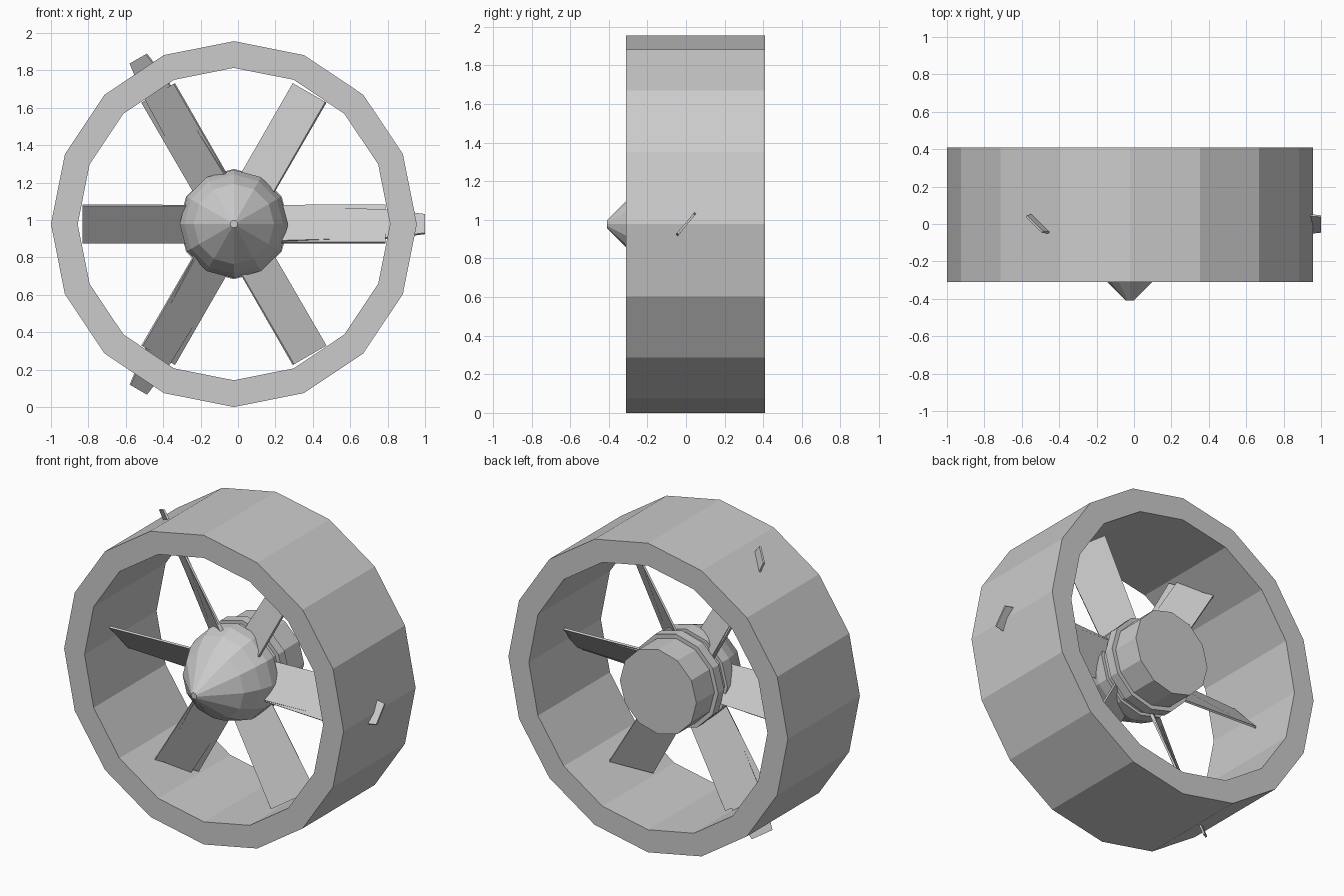
import bpy
import bmesh
from math import sin, cos, pi, radians
from mathutils import Matrix, Vector

cube = bpy.data.objects.get("Cube")
if cube:
    bpy.data.objects.remove(cube)

CENTRE = Vector((-0.022, 0, 0.978))

grey = bpy.data.materials.new("light_grey")
grey.use_nodes = True
colour = (0.6, 0.6, 0.6, 1)
grey.diffuse_color = colour
grey.node_tree.nodes["Principled BSDF"].inputs["Base Color"].default_value = colour


def finish(name, bm):
    bmesh.ops.recalc_face_normals(bm, faces=bm.faces)
    mesh = bpy.data.meshes.new(name)
    bm.to_mesh(mesh)
    bm.free()
    mesh.materials.append(grey)
    obj = bpy.data.objects.new(name, mesh)
    obj.location = CENTRE
    bpy.context.collection.objects.link(obj)
    return obj


def lathe(name, profile, sides, closed=False):
    """Turn a (radius, y) profile about the y axis; open ends are capped."""
    bm = bmesh.new()
    rings = []
    for r, y in profile:
        angles = [2 * pi * i / sides for i in range(sides)]
        rings.append([bm.verts.new((r * sin(a), y, r * cos(a))) for a in angles])
    pairs = list(zip(rings, rings[1:]))
    if closed:
        pairs.append((rings[-1], rings[0]))
    else:
        bm.faces.new(rings[0])
        bm.faces.new(rings[-1])
    for a, b in pairs:
        for i in range(sides):
            j = (i + 1) % sides
            bm.faces.new((a[i], a[j], b[j], b[i]))
    return finish(name, bm)


def vane(name, sections, angle, thickness=0.012):
    """Pitched plate along a radius; sections are (radius, half width, half depth)."""
    bm = bmesh.new()
    loops = []
    for r, w, d in sections:
        edge = Vector((0, d, w))
        off = Vector((0, -w, d)).normalized() * thickness / 2
        points = (edge + off, edge - off, -edge - off, -edge + off)
        loops.append([bm.verts.new(p + Vector((r, 0, 0))) for p in points])
    bm.faces.new(loops[0])
    bm.faces.new(loops[-1])
    for a, b in zip(loops, loops[1:]):
        for i in range(4):
            j = (i + 1) % 4
            bm.faces.new((a[i], a[j], b[j], b[i]))
    # Positive angles run anticlockwise as seen from the front
    bm.transform(Matrix.Rotation(-radians(angle), 4, "Y"))
    return finish(name, bm)


# Outer duct: a sixteen-sided hollow band
lathe("duct_ring", [(0.978, -0.31), (0.978, 0.41), (0.835, 0.41), (0.835, -0.31)],
      16, closed=True)

# Hub with pointed nose, rounded body, flange and rear drum
lathe("hub", [(0.02, -0.41), (0.215, -0.215), (0.265, -0.12), (0.29, -0.04),
              (0.29, 0.03), (0.27, 0.03), (0.27, 0.07), (0.295, 0.07),
              (0.295, 0.13), (0.268, 0.13), (0.268, 0.31)], 12)

# Six fan blades that stop short of the duct
for i in range(6):
    vane(f"fan_blade_{i + 1}", [(0.18, 0.1, 0.06), (0.81, 0.1, 0.095)], 60 * i)

# Three tapered struts that pass through the duct
for i in range(3):
    vane(f"strut_{i + 1}", [(0.18, 0.093, 0.07), (0.83, 0.075, 0.06),
                            (1.022, 0.05, 0.042)], 120 * i)
